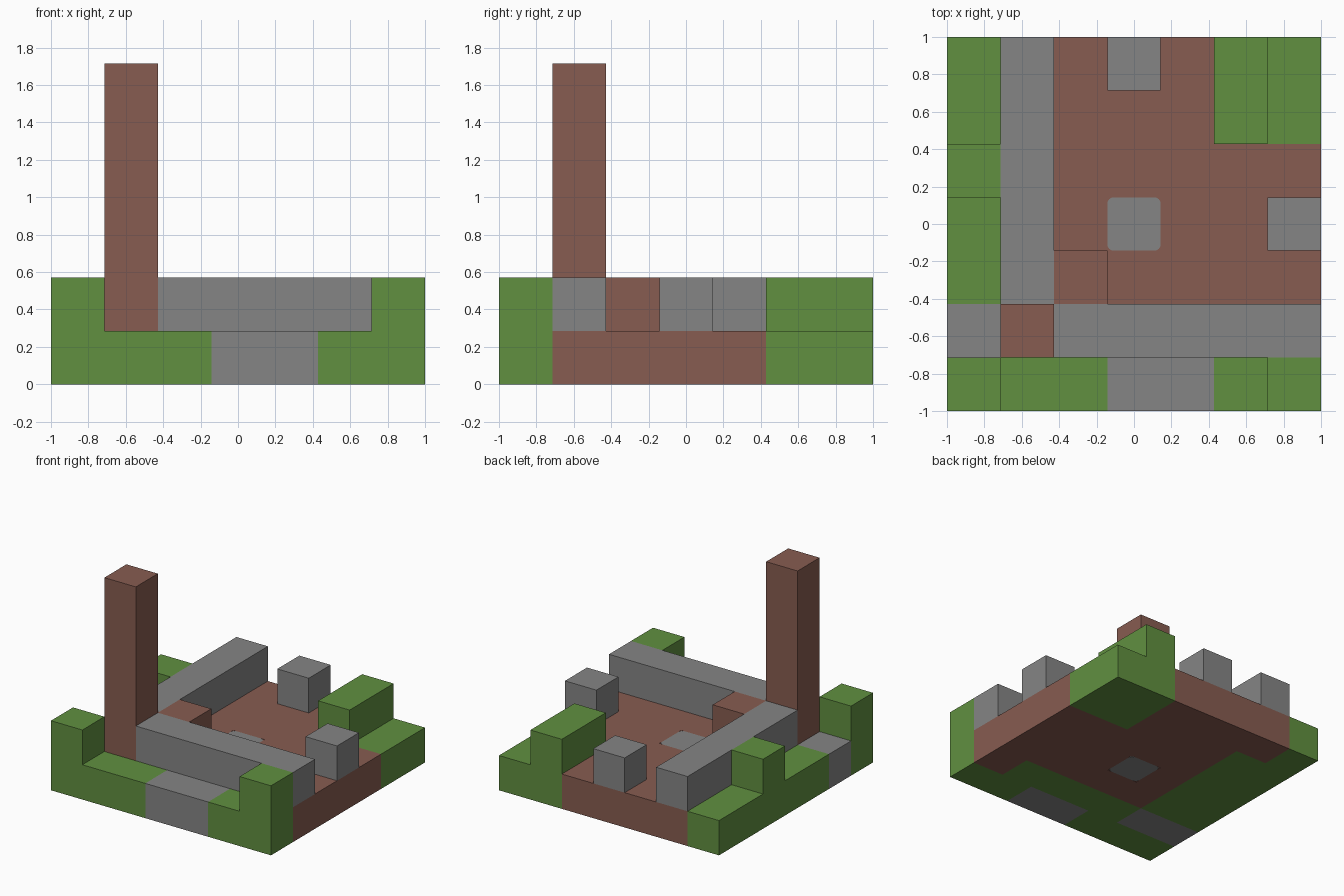
import bpy
import bmesh

cube = bpy.data.objects.get("Cube")
if cube:
    bpy.data.objects.remove(cube)

N = 7
U = 2 / N  # size of one grid cell


def material(name, rgb):
    mat = bpy.data.materials.new(name)
    mat.use_nodes = True
    mat.diffuse_color = (*rgb, 1)
    mat.node_tree.nodes["Principled BSDF"].inputs["Base Color"].default_value = (*rgb, 1)
    return mat


grass = material("grass green", (0.119, 0.279, 0.051))
stone = material("stone grey", (0.235, 0.235, 0.235))
clay = material("clay brown", (0.242, 0.107, 0.082))


def build(name, plan, letter, mat, z0, z1, bevel=0):
    """Extrude every plan cell marked with the letter into one solid."""
    bm = bmesh.new()
    for j, row in enumerate(reversed(plan)):
        for i, mark in enumerate(row):
            if mark == letter:
                x, y = i * U - 1, j * U - 1
                corners = [(x, y), (x + U, y), (x + U, y + U), (x, y + U)]
                bm.faces.new([bm.verts.new((*c, z0)) for c in corners])
    bmesh.ops.remove_doubles(bm, verts=bm.verts, dist=0.001)
    top = bmesh.ops.extrude_face_region(bm, geom=bm.faces[:])["geom"]
    verts = [g for g in top if isinstance(g, bmesh.types.BMVert)]
    bmesh.ops.translate(bm, verts=verts, vec=(0, 0, z1 - z0))
    bmesh.ops.recalc_face_normals(bm, faces=bm.faces[:])
    bmesh.ops.dissolve_limit(bm, angle_limit=0.01, verts=bm.verts[:], edges=bm.edges[:])
    if bevel:
        upright = [e for e in bm.edges if abs(e.verts[0].co.z - e.verts[1].co.z) > 0.1]
        bmesh.ops.bevel(bm, geom=upright, offset=bevel, segments=4,
                        profile=0.5, affect='EDGES')
    mesh = bpy.data.meshes.new(name)
    bm.to_mesh(mesh)
    bm.free()
    mesh.materials.append(mat)
    obj = bpy.data.objects.new(name, mesh)
    bpy.context.collection.objects.link(obj)
    return obj


# Plans are listed from the back row to the front row
ground = ["gbbbbgg",
          "ggbbbgg",
          "ggbbbbb",
          "ggbcbbb",
          "ggbbbbb",
          "ssggggb",
          "gggssgg"]

upper = [".w.p.h.",
         ".w...h.",
         "kw.....",
         ".w....q",
         ".we....",
         ".tfffff",
         "l.....r"]

# Ground layer
build("grass_ground", ground, "g", grass, 0, U)
build("stone_paths", ground, "s", stone, 0, U)
build("clay_floor", ground, "b", clay, 0, U)

# Rounded centre stone, with clay filling its corners
build("centre_stone", ground, "c", stone, 0, U, bevel=0.035)
build("centre_infill", ground, "c", clay, 0.003, U - 0.003)

# Blocks standing on the ground
for letter, name, mat in [("w", "side_wall", stone), ("f", "front_wall", stone),
                          ("p", "back_post", stone), ("q", "side_post", stone),
                          ("e", "clay_step", clay), ("h", "back_hedge", grass),
                          ("k", "side_hedge", grass), ("l", "right_corner_hedge", grass),
                          ("r", "left_corner_hedge", grass)]:
    build(name, upper, letter, mat, U, 2 * U)

# Tall tower
build("tower", upper, "t", clay, U, 6 * U)
